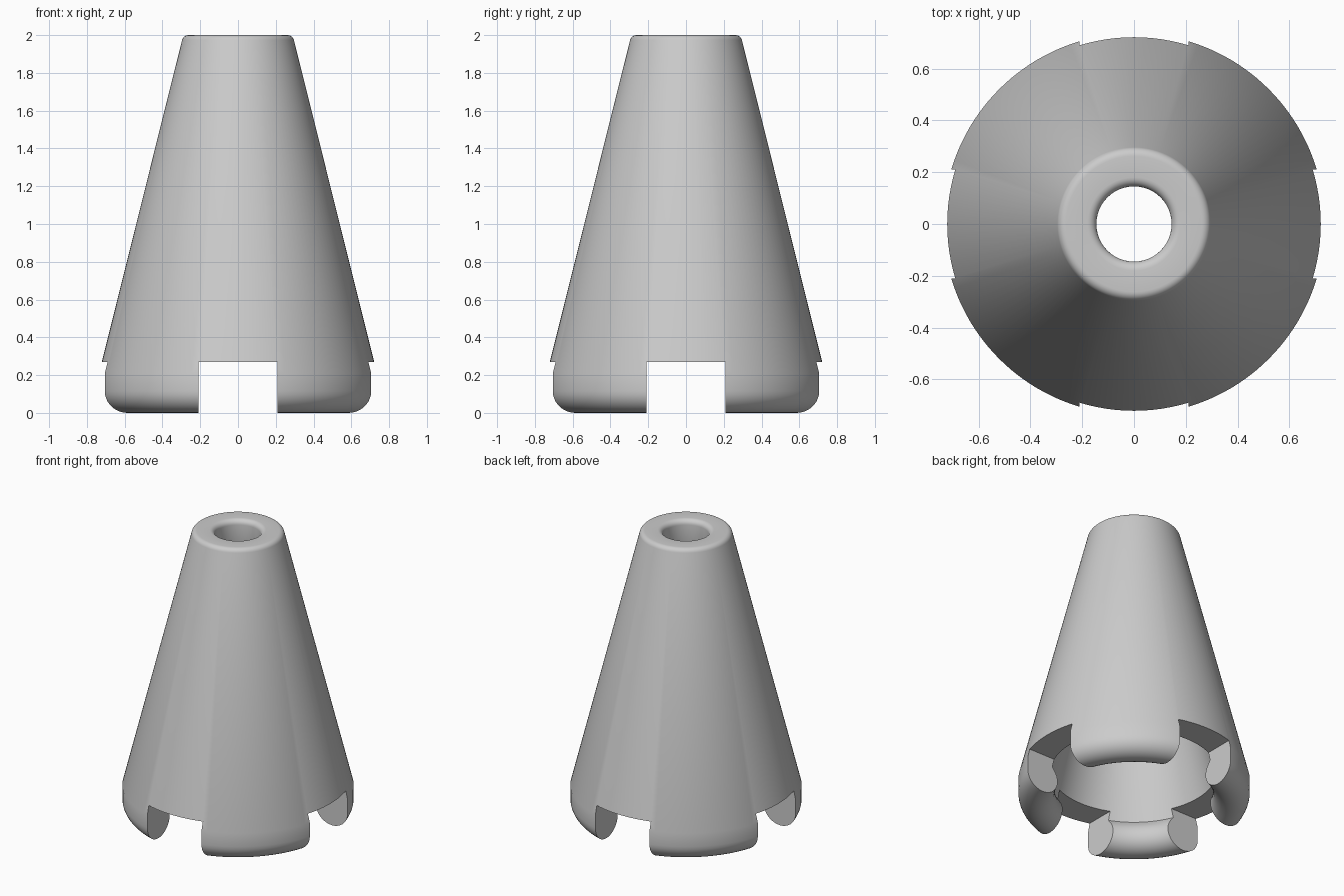
import bpy, bmesh, math

cube = bpy.data.objects.get("Cube")
if cube:
    bpy.data.objects.remove(cube, do_unlink=True)

SEGMENTS = 128
NOTCH_WIDTH, NOTCH_TOP = 0.42, 0.27

grey = bpy.data.materials.new("light grey")
grey.use_nodes = True
colour = (0.6, 0.6, 0.6, 1)
grey.diffuse_color = colour
grey.node_tree.nodes["Principled BSDF"].inputs["Base Color"].default_value = colour


def arc(r, z, radius, start, end, steps):
    """Points of a circular arc in the radius/height plane, angles in degrees."""
    angles = [math.radians(start + (end - start) * i / steps) for i in range(steps + 1)]
    return [(r + radius * math.cos(a), z + radius * math.sin(a)) for a in angles]


def lathe(name, profile):
    """Revolve a closed profile about the z axis."""
    bm = bmesh.new()
    rings = []
    for i in range(SEGMENTS):
        a = math.tau * i / SEGMENTS
        rings.append([bm.verts.new((r * math.cos(a), r * math.sin(a), z)) for r, z in profile])
    n = len(profile)
    for i, ring in enumerate(rings):
        following = rings[(i + 1) % SEGMENTS]
        for j in range(n):
            k = (j + 1) % n
            bm.faces.new((ring[j], following[j], following[k], ring[k]))
    bmesh.ops.recalc_face_normals(bm, faces=bm.faces)
    mesh = bpy.data.meshes.new(name)
    bm.to_mesh(mesh)
    bm.free()
    mesh.materials.append(grey)
    obj = bpy.data.objects.new(name, mesh)
    bpy.context.collection.objects.link(obj)
    return obj


# Hollow cone: rounded foot bead, sloping wall, rounded collar and bore
profile = (
    arc(0.62, 0.116, 0.116, -220, 0, 22)
    + [(0.736, 0.21)]
    + arc(0.262, 1.965, 0.035, 14, 90, 6)
    + arc(0.18, 1.965, 0.035, 90, 180, 6)
    + [(0.145, 1.83), (0.545, 0.21)]
)
cone = lathe("hollow_cone", profile)

# Two crossing slots cut the base into four feet
for name, size in (("slot_x", (3, NOTCH_WIDTH)), ("slot_y", (NOTCH_WIDTH, 3))):
    bpy.ops.mesh.primitive_cube_add(size=1, location=(0, 0, NOTCH_TOP - 0.5))
    cutter = bpy.context.object
    cutter.name = name
    cutter.scale = (*size, 1)
    cutter.hide_render = True
    cutter.hide_set(True)
    cutter.data.materials.append(grey)
    cut = cone.modifiers.new(name, "BOOLEAN")
    cut.operation = "DIFFERENCE"
    cut.solver = "EXACT"
    cut.object = cutter

# Bake the cuts, then smooth the curved faces while keeping the edges crisp
bpy.ops.object.select_all(action="DESELECT")
cone.select_set(True)
bpy.context.view_layer.objects.active = cone
for modifier in list(cone.modifiers):
    cutter = modifier.object
    bpy.ops.object.modifier_apply(modifier=modifier.name)
    bpy.data.objects.remove(cutter, do_unlink=True)
bpy.ops.object.shade_smooth_by_angle(angle=math.radians(30))
